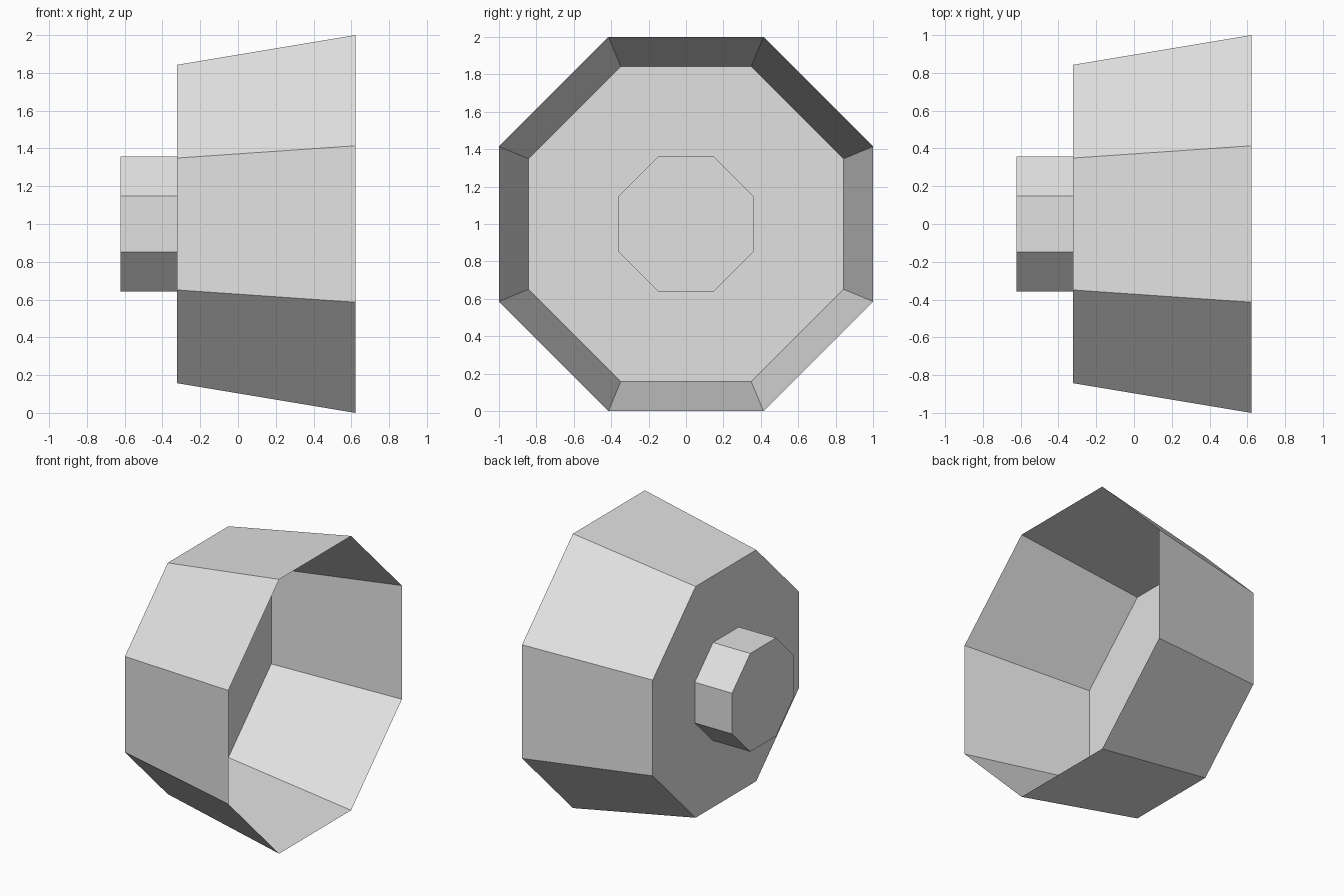
import bpy, bmesh
from math import cos, sin, pi

SIDES = 8

cube = bpy.data.objects.get("Cube")
if cube:
    bpy.data.objects.remove(cube, do_unlink=True)

# Single plain material
grey = bpy.data.materials.new("light_grey")
grey.use_nodes = True
colour = (0.75, 0.75, 0.75, 1)
grey.diffuse_color = colour
grey.node_tree.nodes["Principled BSDF"].inputs["Base Color"].default_value = colour

bm = bmesh.new()


def ring(x, apothem):
    """Octagon around the x axis, with flat sides up, down, front and back."""
    r = apothem / cos(pi / SIDES)
    angles = [(i + 0.5) * 2 * pi / SIDES for i in range(SIDES)]
    return [bm.verts.new((x, r * cos(a), 1 + r * sin(a))) for a in angles]


# Hollow hub, flat back and flared wall as one thin shell
profile = [(-0.622, 0.358), (-0.322, 0.358), (-0.322, 0.843), (0.622, 1.0)]
rings = [ring(x, r) for x, r in profile]
for a, b in zip(rings, rings[1:]):
    for i in range(SIDES):
        j = (i + 1) % SIDES
        bm.faces.new((a[i], a[j], b[j], b[i]))

# Hub end cap
bm.faces.new(rings[0])
bmesh.ops.recalc_face_normals(bm, faces=bm.faces)

# Outward side faces away from the open mouth
cap = min(bm.faces, key=lambda f: f.calc_center_median().x)
if cap.normal.x > 0:
    bmesh.ops.reverse_faces(bm, faces=bm.faces)

mesh = bpy.data.meshes.new("flared_bowl_with_hub")
bm.to_mesh(mesh)
bm.free()
mesh.materials.append(grey)
bowl = bpy.data.objects.new("flared_bowl_with_hub", mesh)
bpy.context.collection.objects.link(bowl)
